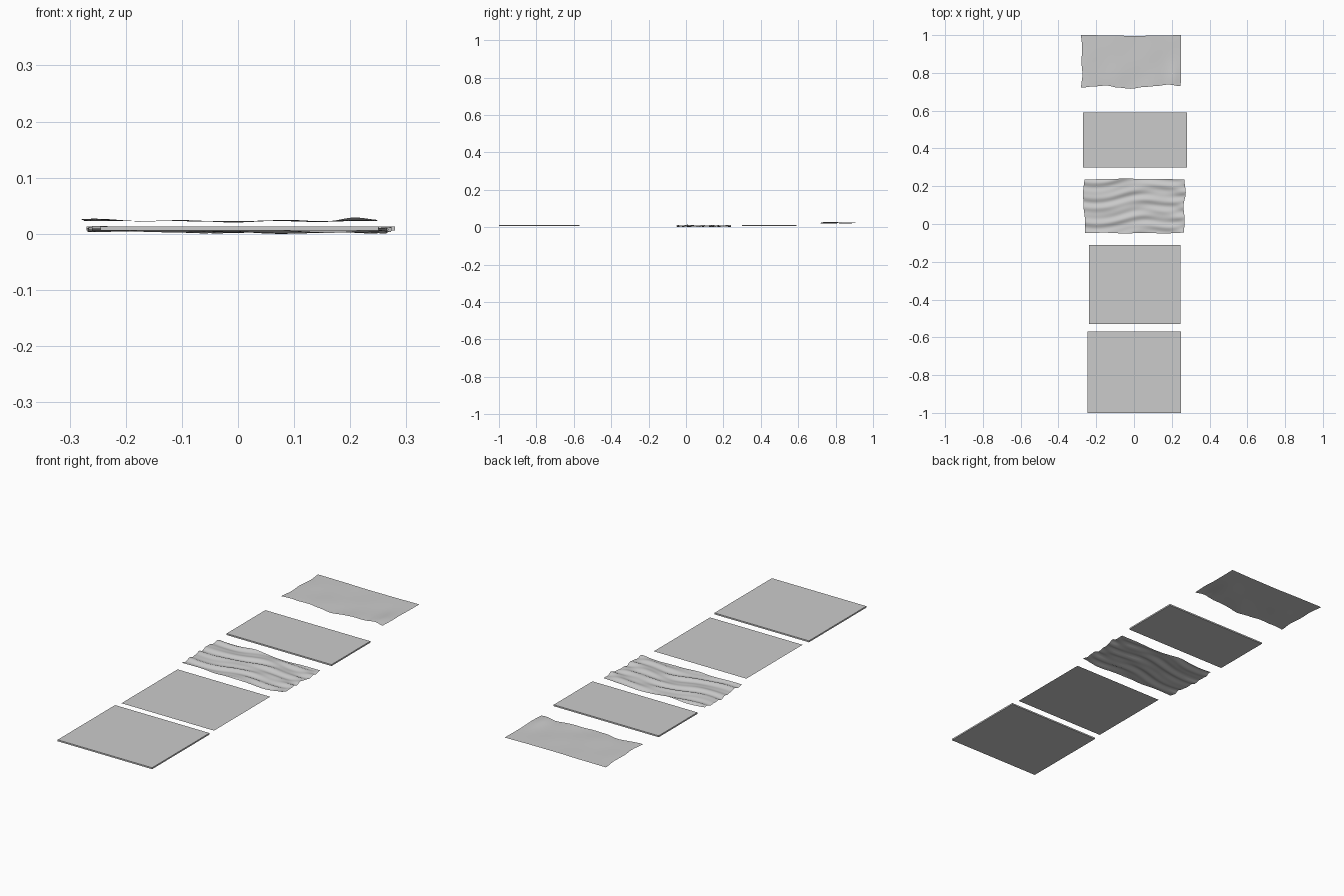
import bpy, bmesh, math

if "Cube" in bpy.data.objects:
    bpy.data.objects.remove(bpy.data.objects["Cube"])


def make_object(name, bm):
    mesh = bpy.data.meshes.new(name)
    bm.to_mesh(mesh)
    bm.free()
    obj = bpy.data.objects.new(name, mesh)
    bpy.context.collection.objects.link(obj)
    return obj


def slab(name, x0, x1, y0, y1, z0, z1):
    bm = bmesh.new()
    bmesh.ops.create_cube(bm, size=1)
    for v in bm.verts:
        v.co = (x0 + (v.co.x + 0.5) * (x1 - x0),
                y0 + (v.co.y + 0.5) * (y1 - y0),
                z0 + (v.co.z + 0.5) * (z1 - z0))
    return make_object(name, bm)


def along(values, t):
    """Smooth interpolation through evenly spaced values."""
    s = min(max(t, 0), 1) * (len(values) - 1)
    i = min(int(s), len(values) - 2)
    f = s - i
    f = f * f * (3 - 2 * f)
    return values[i] * (1 - f) + values[i + 1] * f


def cloth(name, left, right, front, back, height, nx=64, ny=36):
    """Sheet with four wavy edges and a height function of u, v."""
    bm = bmesh.new()
    bmesh.ops.create_grid(bm, x_segments=nx, y_segments=ny, size=0.5)
    for p in bm.verts:
        u, v = p.co.x + 0.5, p.co.y + 0.5
        x0, x1 = along(left, v), along(right, v)
        y0, y1 = along(front, u), along(back, u)
        p.co = (x0 + u * (x1 - x0), y0 + v * (y1 - y0), height(u, v))
    for f in bm.faces:
        f.smooth = True
    return make_object(name, bm)


def bump(u, v, cu, cv, su, sv):
    return math.exp(-((u - cu) / su) ** 2 - ((v - cv) / sv) ** 2)


# Wrinkled sheet: ripples running mostly across the width
def wrinkles(u, v):
    w = (0.5 * math.sin(25 * v + 3 * math.sin(5 * u + 1) + 2 * u)
         + 0.3 * math.sin(41 * v - 6 * u + 2 * math.sin(9 * u))
         + 0.2 * math.sin(13 * u + 9 * v))
    return 0.010 + 0.006 * w + 0.003 * (1 - u) * bump(u, v, 0.1, 0.5, 0.3, 0.8)


# Draped sheet: flat back edge, raised front corners
def drape(u, v):
    free = 1 - v
    w = math.sin(19 * u + 2 * v + 1) + 0.5 * math.sin(11 * u - 8 * v)
    return (0.0265 + 0.0016 * free * w
            + 0.007 * bump(u, v, 0.92, 0.05, 0.06, 0.3)
            + 0.003 * bump(u, v, 0.05, 0.2, 0.15, 0.5))


# Thick boards
slab("front_board", -0.245, 0.25, -1.0, -0.57, 0.010, 0.017)
slab("rear_board", -0.27, 0.28, 0.30, 0.59, 0.010, 0.017)

# Flat thin sheet
bm = bmesh.new()
bmesh.ops.create_grid(bm, x_segments=1, y_segments=1, size=0.5)
for v in bm.verts:
    v.co = (0.003 + v.co.x * 0.485, -0.32 + v.co.y * 0.42, 0.012)
make_object("flat_sheet", bm)

# Crumpled cloth
cloth("wrinkled_cloth",
      [-0.26, -0.26, -0.267, -0.27, -0.263], [0.265, 0.268, 0.262, 0.274, 0.267],
      [-0.048, -0.046, -0.05, -0.047, -0.05, -0.046],
      [0.235, 0.238, 0.24, 0.239, 0.238, 0.235], wrinkles)

# Draped cloth
cloth("draped_cloth",
      [-0.28, -0.273, -0.278, -0.274, -0.28], [0.247, 0.25, 0.248, 0.249, 0.25],
      [0.722, 0.728, 0.733, 0.722, 0.716, 0.725, 0.73, 0.738, 0.73],
      [1.0, 0.999, 0.996, 0.997, 1.0], drape)

# Rest the lowest point on the ground
lowest = min(v.co.z for o in bpy.data.objects for v in o.data.vertices)
for o in bpy.data.objects:
    for v in o.data.vertices:
        v.co.z -= lowest
